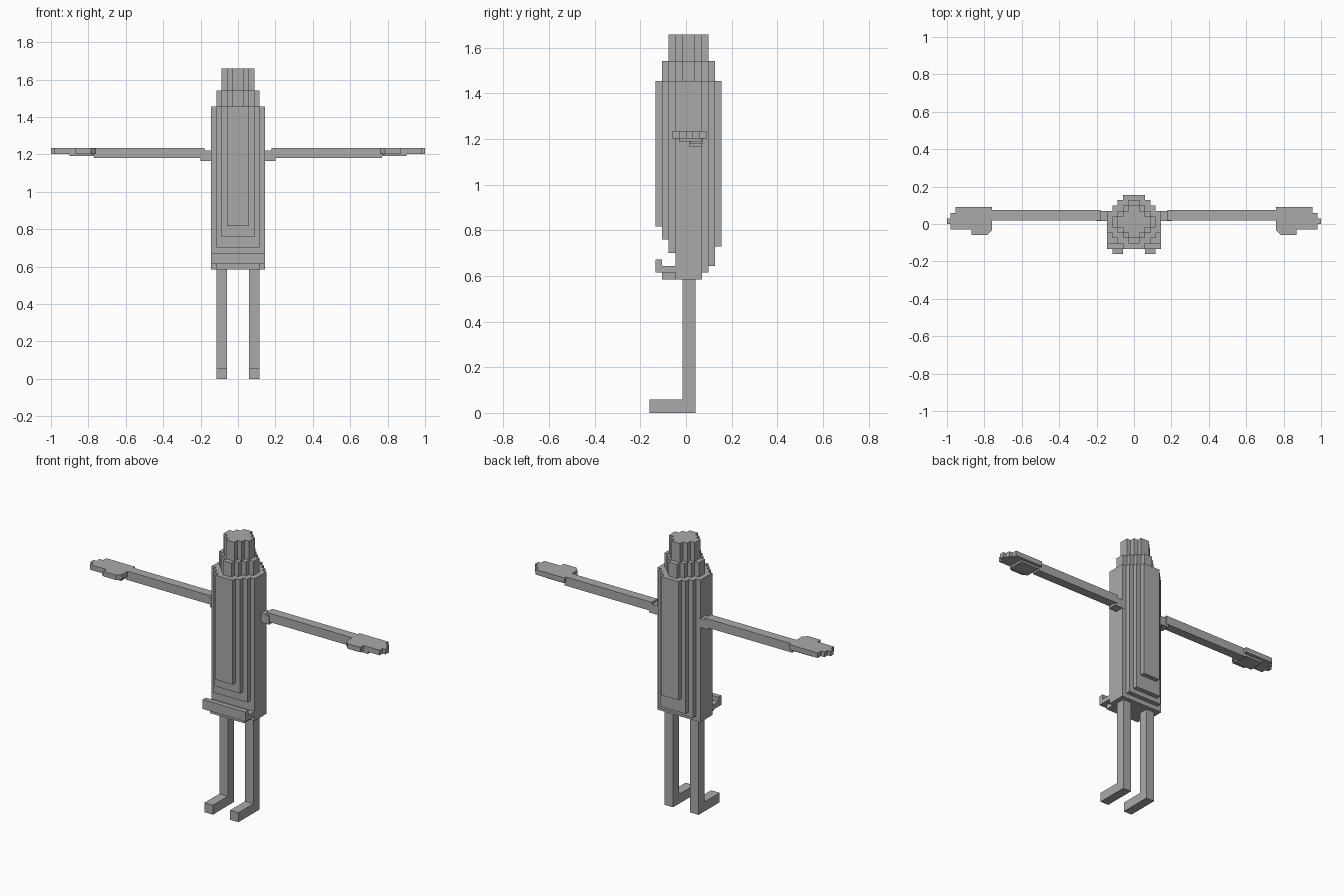
import bpy, bmesh
from mathutils import Vector

if "Cube" in bpy.data.objects:
    bpy.data.objects.remove(bpy.data.objects["Cube"])

V = 0.029                                  # block size
ORIGIN = Vector((-0.145, -0.134, 0.585))   # lowest front left block corner

grey = bpy.data.materials.new("grey")
grey.diffuse_color = (0.4, 0.4, 0.4, 1)
grey.use_nodes = True
grey.node_tree.nodes["Principled BSDF"].inputs["Base Color"].default_value = grey.diffuse_color


def finish(bm, name):
    bmesh.ops.recalc_face_normals(bm, faces=bm.faces)
    mesh = bpy.data.meshes.new(name)
    bm.to_mesh(mesh)
    bm.free()
    mesh.materials.append(grey)
    ob = bpy.data.objects.new(name, mesh)
    bpy.context.collection.objects.link(ob)
    return ob


def prism(name, outline, axis, lo, hi):
    """Extrude a 2D outline along an axis (0 = x with yz outline, 2 = z with xy outline)."""
    bm = bmesh.new()

    def point(a, b):
        return (lo, a, b) if axis == 0 else (a, b, lo)
    face = bm.faces.new([bm.verts.new(point(a, b)) for a, b in outline])
    geom = bmesh.ops.extrude_face_region(bm, geom=[face])["geom"]
    offset = Vector((0, 0, 0))
    offset[axis] = hi - lo
    bmesh.ops.translate(bm, vec=offset, verts=[g for g in geom if isinstance(g, bmesh.types.BMVert)])
    return finish(bm, name)


def box(name, x, y, z):
    return prism(name, [(x[0], y[0]), (x[1], y[0]), (x[1], y[1]), (x[0], y[1])], 2, *z)


def mirrored(ob):
    """Give the part a twin on the other side of x = 0."""
    mod = ob.modifiers.new("mirror", 'MIRROR')
    mod.use_axis[0] = True


def blocks(name, cells):
    """Outer skin of a set of blocks, with flat areas merged."""
    bm = bmesh.new()
    verts = {}

    def vert(p):
        if p not in verts:
            verts[p] = bm.verts.new(ORIGIN + Vector(p) * V)
        return verts[p]
    for c in cells:
        for axis in range(3):
            for side in (0, 1):
                n = list(c)
                n[axis] += 2 * side - 1
                if tuple(n) in cells:
                    continue
                u, w = (axis + 1) % 3, (axis + 2) % 3
                quad = []
                for du, dw in ((0, 0), (1, 0), (1, 1), (0, 1)):
                    p = list(c)
                    p[axis] += side
                    p[u] += du
                    p[w] += dw
                    quad.append(vert(tuple(p)))
                bm.faces.new(quad if side else quad[::-1])
    bmesh.ops.dissolve_limit(bm, angle_limit=0.01, verts=bm.verts, edges=bm.edges)
    return finish(bm, name)


def add_row(cells, j, width, k0, k1):
    for i in range(5 - width // 2, 5 + width // 2):
        for k in range(k0, k1):
            cells.add((i, j, k))


# Body: stepped round column whose underside rises to front and back
body = set()
widths = [4, 6, 8, 10, 10, 10, 10, 8, 6, 4]
starts = [8, 6, 4, 0, 0, 0, 0, 1, 2, 5]
for j, (w, k) in enumerate(zip(widths, starts)):
    add_row(body, j, w, k, 30)

# Two narrower tiers on top
for j, w in enumerate([2, 4, 6, 8, 8, 6, 4, 2]):
    add_row(body, j + 1, w, 30, 33)
for j, w in enumerate([2, 4, 6, 6, 4, 2]):
    add_row(body, j + 2, w, 33, 37)

# Front ledge with an upturned lip
add_row(body, 0, 10, 1, 3)
for j in (1, 2):
    add_row(body, j, 10, 1, 2)
    add_row(body, j, 8, 0, 1)
blocks("body", body)

# Arms: shoulder stub, long arm, flat stepped hand and palm
mirrored(box("shoulder", (0.13, 0.20), (0.015, 0.07), (1.165, 1.22)))
mirrored(box("arm", (0.18, 0.77), (0.018, 0.074), (1.18, 1.234)))
hand = [(0.76, -0.035), (0.785, -0.06), (0.87, -0.06), (0.87, -0.03), (0.98, -0.03),
        (0.98, 0.0), (1.0, 0.0), (1.0, 0.03), (0.98, 0.03), (0.98, 0.06),
        (0.955, 0.06), (0.955, 0.09), (0.76, 0.09)]
mirrored(prism("hand", hand, 2, 1.203, 1.234))
mirrored(box("palm", (0.77, 0.90), (-0.03, 0.07), (1.19, 1.21)))

# Legs with feet pointing forward
leg = [(-0.16, 0), (0.042, 0), (0.042, 0.60), (-0.015, 0.60), (-0.015, 0.058), (-0.16, 0.058)]
mirrored(prism("leg", leg, 0, 0.058, 0.115))
